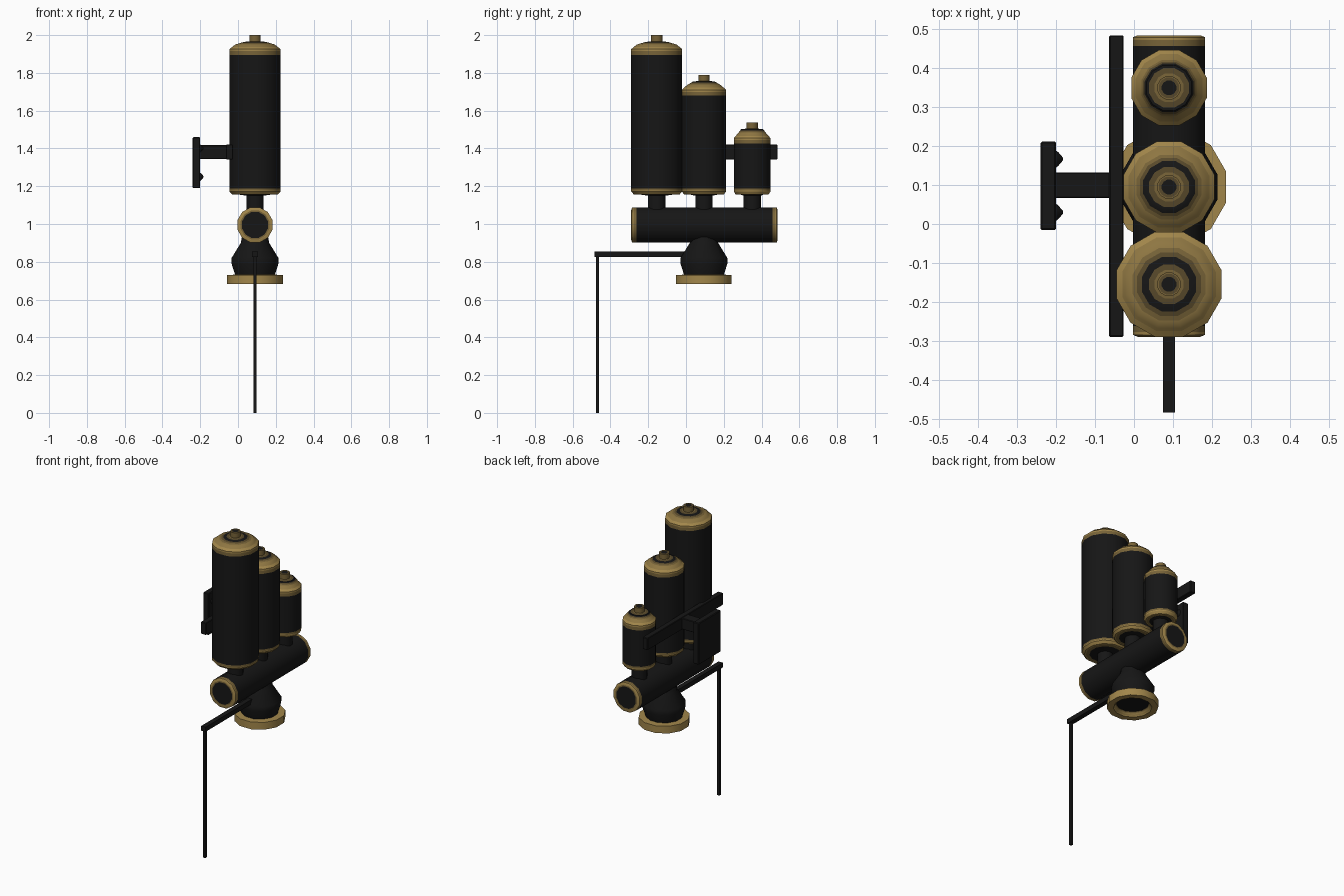
import bpy, math
from mathutils import Vector, Matrix

if "Cube" in bpy.data.objects:
    bpy.data.objects.remove(bpy.data.objects["Cube"])

BLACK, GOLD = (0.008, 0.008, 0.008), (0.36, 0.24, 0.07)
CX, SIDES, STEPS = 0.09, 12, 4
mats = {}


def tone(level):
    """Material between black (0) and gold (STEPS)."""
    if level not in mats:
        m = bpy.data.materials.new("tone_%d" % level)
        t = level / STEPS
        m.diffuse_color = [b + (g - b) * t for b, g in zip(BLACK, GOLD)] + [1]
        m.use_nodes = True
        m.node_tree.nodes["Principled BSDF"].inputs["Base Color"].default_value = m.diffuse_color
        mats[level] = m
    return mats[level]


def finish(name, verts, faces, levels):
    me = bpy.data.meshes.new(name)
    me.from_pydata(verts, [], faces)
    for i in range(STEPS + 1):
        me.materials.append(tone(i))
    me.polygons.foreach_set("material_index", levels)
    ob = bpy.data.objects.new(name, me)
    bpy.context.collection.objects.link(ob)
    bpy.ops.object.select_all(action='DESELECT')
    ob.select_set(True)
    bpy.context.view_layer.objects.active = ob
    bpy.ops.object.shade_smooth_by_angle(angle=math.radians(32))
    return ob


def lathe(name, profile, loc, rot=Matrix.Identity(3)):
    """Revolve (radius, height, goldness); gold fades over split segments."""
    pts, tones = [profile[0][:2]], []
    for (r0, z0, g0), (r1, z1, g1) in zip(profile, profile[1:]):
        n = 1 if g0 == g1 else STEPS
        for k in range(1, n + 1):
            t = k / n
            pts.append((r0 + (r1 - r0) * t, z0 + (z1 - z0) * t))
            tones.append(round((g0 + (g1 - g0) * (t - 0.5 / n)) * STEPS))
    fit = 1 / math.cos(math.pi / SIDES)
    verts, faces, levels = [], [], []
    for r, z in pts:
        for i in range(SIDES):
            a = math.tau * (i + 0.5) / SIDES
            v = Vector((r * fit * math.cos(a), r * fit * math.sin(a), z))
            verts.append(rot @ v + Vector(loc))
    for j, lv in enumerate(tones):
        for i in range(SIDES):
            k = (i + 1) % SIDES
            faces.append((j * SIDES + i, j * SIDES + k,
                          (j + 1) * SIDES + k, (j + 1) * SIDES + i))
            levels.append(lv)
    # end caps
    last = len(tones) * SIDES
    faces += [tuple(reversed(range(SIDES))), tuple(range(last, last + SIDES))]
    levels += [round(profile[0][2] * STEPS), round(profile[-1][2] * STEPS)]
    return finish(name, verts, faces, levels)


def box(name, lo, hi, bevel=0.0):
    bpy.ops.mesh.primitive_cube_add(size=1)
    ob = bpy.context.object
    ob.name = name
    ob.data.transform(Matrix.Translation([(a + b) / 2 for a, b in zip(lo, hi)])
                      @ Matrix.Diagonal([b - a for a, b in zip(lo, hi)] + [1]))
    ob.data.materials.append(tone(0))
    if bevel:
        mod = ob.modifiers.new("bevel", 'BEVEL')
        mod.width, mod.segments = bevel, 1
    return ob


# three whistle pipes of decreasing size
for name, y, r, shoulder, top in (("large_whistle", -0.155, 0.135, 1.926, 2.0),
                                  ("medium_whistle", 0.095, 0.117, 1.71, 1.79),
                                  ("small_whistle", 0.35, 0.097, 1.455, 1.538)):
    lathe(name, [(0.046, 1.06, 0), (0.046, 1.15, 0), (r * 0.6, 1.155, 0),
                 (r * 0.9, 1.157, 1), (r, 1.172, 1), (r, 1.195, 0),
                 (r, shoulder - 0.04, 0), (r, shoulder, 1),
                 (r * 0.78, shoulder + 0.024, 0.75), (0.058, top - 0.036, 0),
                 (0.03, top - 0.033, 0.5), (0.03, top, 0.5), (0.015, top, 0)],
          (CX, y, 0))

# horizontal manifold pipe
along_y = Matrix.Rotation(-math.pi / 2, 3, 'X')
lathe("manifold", [(0.065, -0.29, 0), (0.08, -0.29, 1), (0.093, -0.285, 1),
                   (0.093, -0.255, 0), (0.093, 0.45, 0), (0.093, 0.48, 1),
                   (0.08, 0.485, 1), (0.065, 0.485, 0)],
      (CX, 0, 0.995), along_y)

# valve bulb and its open base flange
lathe("valve_body", [(0.10, 0.71, 0), (0.105, 0.73, 0), (0.124, 0.79, 0),
                     (0.124, 0.82, 0), (0.075, 0.9, 0), (0.065, 0.96, 0)],
      (CX, 0.095, 0))
lathe("base_flange", [(0.09, 0.715, 0), (0.10, 0.695, 0.75), (0.11, 0.683, 1),
                      (0.147, 0.683, 1), (0.147, 0.73, 1), (0.1, 0.732, 1)],
      (CX, 0.095, 0))

# lever and pull rod
box("lever", (0.075, -0.485, 0.825), (0.106, 0.06, 0.855))
box("pull_rod", (CX - 0.008, -0.476, 0), (CX + 0.008, -0.46, 0.83))

# wall bracket: rail, arm, plate and bolts
box("rail", (-0.064, -0.29, 1.342), (-0.027, 0.485, 1.42), 0.003)
box("bracket_arm", (-0.205, 0.067, 1.345), (-0.03, 0.133, 1.417), 0.003)
box("wall_plate", (-0.24, -0.016, 1.19), (-0.2, 0.212, 1.46), 0.004)
along_x = Matrix.Rotation(math.pi / 2, 3, 'Y')
for i, (y, z) in enumerate([(y, z) for y in (0.03, 0.167) for z in (1.25, 1.40)]):
    lathe("plate_bolt_%d" % (i + 1), [(0.022, 0, 0), (0.018, 0.006, 0), (0.004, 0.018, 0)],
          (-0.201, y, z), along_x)
